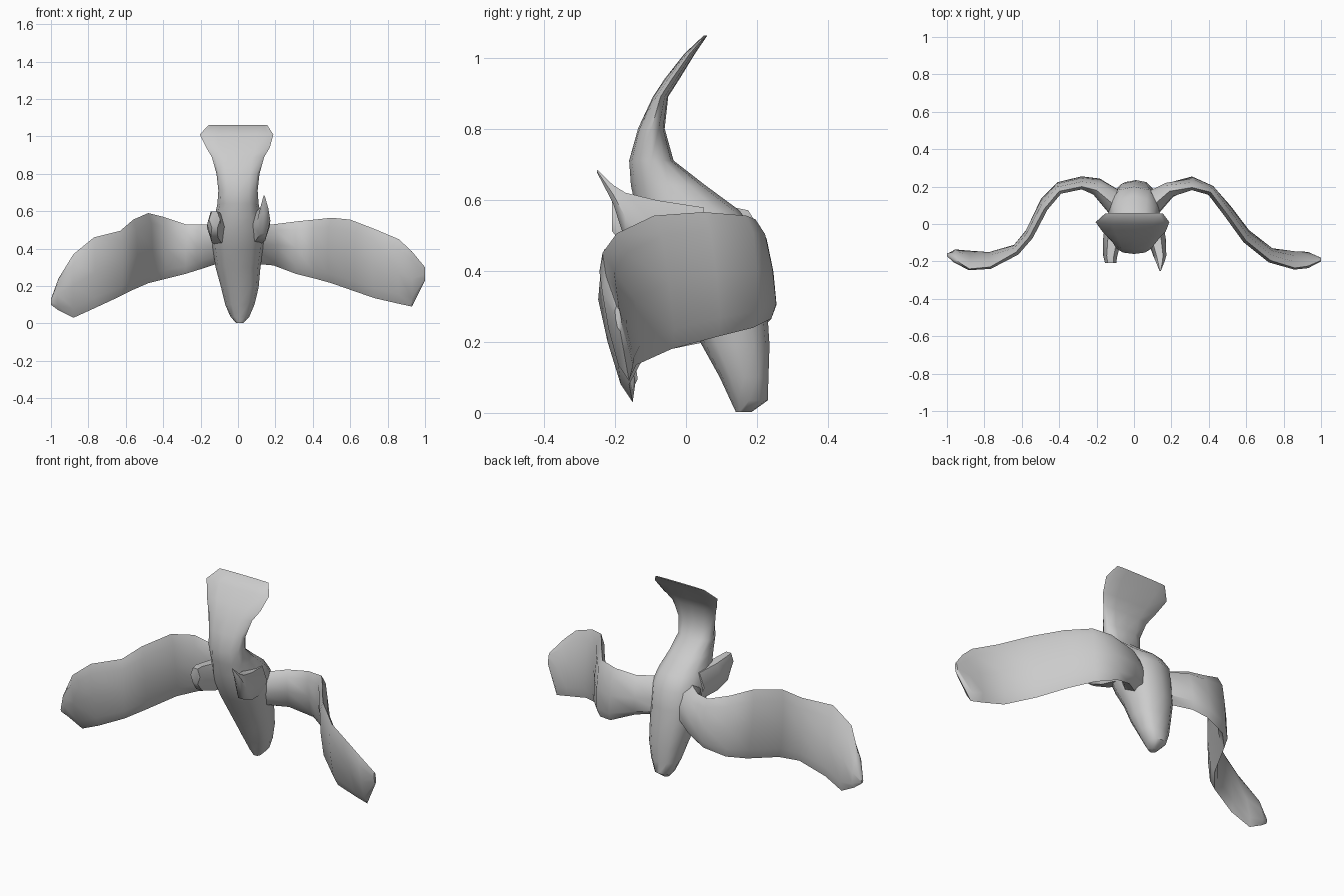
import bpy, bmesh, math
from mathutils import Vector


def loft(name, rings):
    """Skin a list of equal-length point rings and cap both ends."""
    bm = bmesh.new()
    loops = [[bm.verts.new(p) for p in ring] for ring in rings]
    n = len(loops[0])
    for a, b in zip(loops, loops[1:]):
        for i in range(n):
            j = (i + 1) % n
            bm.faces.new((a[i], a[j], b[j], b[i]))
    bm.faces.new(loops[0])
    bm.faces.new(loops[-1])
    bmesh.ops.recalc_face_normals(bm, faces=bm.faces[:])
    me = bpy.data.meshes.new(name)
    bm.to_mesh(me)
    bm.free()
    ob = bpy.data.objects.new(name, me)
    bpy.context.collection.objects.link(ob)
    bpy.ops.object.select_all(action='DESELECT')
    ob.select_set(True)
    bpy.context.view_layer.objects.active = ob
    bpy.ops.object.shade_smooth_by_angle(angle=math.radians(50))
    return ob


# Body, head and tail: z, front y, back y, half width, x centre
body = [
    (0.003, 0.14, 0.185, 0.02, 0.01), (0.035, 0.125, 0.23, 0.05, 0.01),
    (0.10, 0.095, 0.232, 0.078, 0.01), (0.19, 0.045, 0.235, 0.10, 0.01),
    (0.30, -0.01, 0.228, 0.12, 0), (0.40, -0.07, 0.215, 0.135, 0),
    (0.50, -0.12, 0.20, 0.14, 0), (0.57, -0.14, 0.15, 0.125, 0),
    (0.64, -0.155, 0.055, 0.11, 0), (0.71, -0.16, -0.035, 0.105, 0),
    (0.80, -0.135, -0.06, 0.115, 0), (0.89, -0.093, -0.05, 0.14, 0),
    (0.94, -0.06, -0.018, 0.17, 0), (1.01, -0.005, 0.025, 0.197, -0.008),
    (1.062, 0.05, 0.06, 0.155, 0)]


def body_ring(z, yf, yb, w, cx):
    ring = []
    for k in range(12):
        a = math.tau * k / 12
        c, s = math.cos(a), math.sin(a)
        x = math.copysign(abs(c) ** 0.85, c) * w
        y = math.copysign(abs(s) ** 0.85, s) * (yb - yf) / 2
        ring.append((cx + x, (yf + yb) / 2 + y, z))
    return ring


loft("body_and_tail", [body_ring(*s) for s in body])

# Wings: distance from centre, top edge y and z, bottom edge y and z
right = [
    (0.08, 0.08, 0.52, 0.12, 0.32), (0.19, 0.175, 0.53, 0.19, 0.31),
    (0.31, 0.195, 0.545, 0.24, 0.265), (0.41, 0.17, 0.555, 0.19, 0.24),
    (0.50, 0.05, 0.565, 0.09, 0.215), (0.60, -0.09, 0.555, -0.04, 0.18),
    (0.73, -0.195, 0.505, -0.14, 0.135), (0.86, -0.235, 0.45, -0.155, 0.105),
    (0.93, -0.225, 0.385, -0.16, 0.09), (1.0, -0.195, 0.30, -0.185, 0.23)]
left = [
    (0.08, 0.08, 0.53, 0.12, 0.33), (0.20, 0.18, 0.53, 0.22, 0.29),
    (0.28, 0.20, 0.53, 0.24, 0.265), (0.40, 0.175, 0.57, 0.21, 0.235),
    (0.48, 0.08, 0.59, 0.13, 0.215), (0.56, -0.07, 0.555, -0.04, 0.18),
    (0.63, -0.15, 0.495, -0.125, 0.145), (0.77, -0.23, 0.46, -0.16, 0.08),
    (0.88, -0.24, 0.37, -0.15, 0.03), (0.96, -0.19, 0.24, -0.15, 0.07),
    (1.0, -0.165, 0.13, -0.165, 0.10)]
section = [(-1, 0), (-0.7, 0.8), (0, 1), (0.7, 0.8),
           (1, 0), (0.7, -0.8), (0, -1), (-0.7, -0.8)]


def wing(name, stations, side):
    tops = [Vector((side * x, yt, zt)) for x, yt, zt, yb, zb in stations]
    bots = [Vector((side * x, yb, zb)) for x, yt, zt, yb, zb in stations]
    mids = [(a + b) / 2 for a, b in zip(tops, bots)]
    last = len(mids) - 1
    rings = []
    for i, m in enumerate(mids):
        t = mids[min(i + 1, last)] - mids[max(i - 1, 0)]
        normal = Vector((-t.y, t.x, 0)).normalized()
        thick = 0.008 if i == last else (0.07, 0.042)[i] if i < 2 else 0.026
        half = (tops[i] - bots[i]) / 2
        rings.append([m + half * u + normal * thick * w for u, w in section])
    loft(name, rings)


wing("right_wing", right, 1)
wing("left_wing", left, -1)


# Feet: x, y, z of the middle, half width, half height
def foot(name, stations):
    rings = []
    for x, y, z, w, h in stations:
        rings.append([(x + w * math.cos(math.tau * k / 6), y,
                       z + h * math.sin(math.tau * k / 6)) for k in range(6)])
    loft(name, rings)


foot("right_foot", [(0.09, 0.05, 0.50, 0.06, 0.09), (0.12, -0.08, 0.52, 0.05, 0.09),
                    (0.138, -0.17, 0.55, 0.035, 0.08), (0.14, -0.205, 0.615, 0.022, 0.03),
                    (0.14, -0.25, 0.68, 0.004, 0.005)])
foot("left_foot", [(-0.09, 0.05, 0.50, 0.06, 0.09), (-0.115, -0.08, 0.51, 0.05, 0.09),
                   (-0.127, -0.17, 0.53, 0.038, 0.08), (-0.125, -0.208, 0.555, 0.03, 0.05)])
